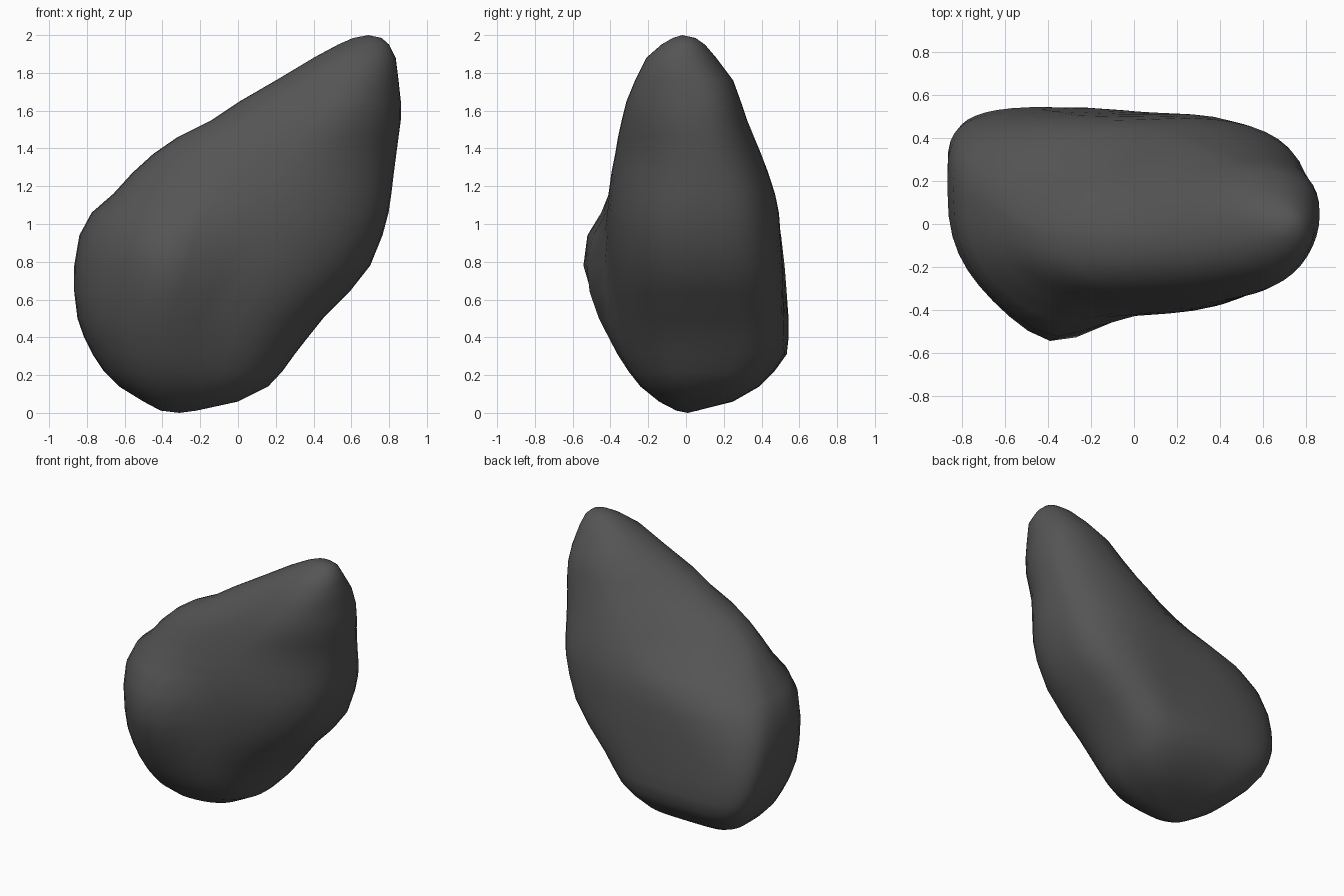
import bpy, bmesh, math

if "Cube" in bpy.data.objects:
    bpy.data.objects.remove(bpy.data.objects["Cube"])

# Horizontal slices of the boulder: z, left x, right x, front y, back y
SLICES = [
    (0.012, -0.41, -0.22, -0.04, 0.06),
    (0.06, -0.50, 0.00, -0.13, 0.25),
    (0.14, -0.63, 0.16, -0.22, 0.39),
    (0.22, -0.71, 0.235, -0.27, 0.47),
    (0.31, -0.77, 0.30, -0.31, 0.535),
    (0.40, -0.815, 0.37, -0.335, 0.545),
    (0.50, -0.85, 0.45, -0.36, 0.545),
    (0.64, -0.867, 0.59, -0.385, 0.535),
    (0.78, -0.867, 0.70, -0.405, 0.525),
    (0.94, -0.84, 0.765, -0.42, 0.51),
    (1.06, -0.775, 0.797, -0.42, 0.50),
    (1.16, -0.66, 0.812, -0.41, 0.48),
    (1.27, -0.56, 0.825, -0.395, 0.445),
    (1.37, -0.45, 0.838, -0.375, 0.405),
    (1.46, -0.32, 0.85, -0.36, 0.365),
    (1.55, -0.14, 0.862, -0.34, 0.325),
    (1.65, 0.01, 0.862, -0.315, 0.29),
    (1.76, 0.20, 0.85, -0.27, 0.25),
    (1.88, 0.40, 0.835, -0.21, 0.16),
    (1.95, 0.53, 0.80, -0.13, 0.10),
    (1.985, 0.61, 0.76, -0.07, 0.05),
]
SIDES = 44


def ramp(z, z0, z1):
    t = max(0, min(1, (z - z0) / (z1 - z0)))
    return t * t * (3 - 2 * t)


def bell(d, w):
    return math.exp(-(d / w) ** 2)


def slice_point(s, t):
    """Squarish rounded outline, blunter at the back left, pointed at the right."""
    z, xl, xr, yf, yb = s
    c, d = math.cos(t), math.sin(t)
    high = ramp(z, 0.95, 1.4)            # upper part is slimmer
    tip = ramp(z, 1.65, 1.9)             # the very top is round again
    mid = high * (1 - tip)
    blend = high
    if d >= 0:
        lo, hi = (4.4, 1.6) if c < 0 else (3.2, 2.5)
        if c < 0:
            blend = ramp(z, 0.55, 1.3)   # back left corner is cut off earlier
    else:
        lo, hi = (2.7, 2.35) if c < 0 else (2.3, 1.9)
    n = lo + (hi - lo) * blend
    n += (2.1 - n) * tip
    u = math.copysign(abs(c) ** (2 / n), c)
    v = abs(d) ** (2 / n)
    cx = (xl + xr) / 2 + 0.08 * mid
    x = cx + ((xr - cx) if u > 0 else (cx - xl)) * u
    # depth of the left and right ends
    foot = min(1, z / 0.3)
    left = 0.12 * (1 - high) * foot - 0.06 * mid
    right = 0.02 * (1 - high) * foot + 0.05 * mid
    cy = (yf + yb) / 2 + (right * u if u > 0 else -left * u)
    y = cy + ((yb - cy) if d >= 0 else (yf - cy)) * v
    if d < 0:
        # bulge on the lower front left
        bx = bell(x + 0.37, 0.31 if x < -0.37 else 0.21)
        y -= 0.16 * v * bx * bell(z - 0.82, 0.23 if z > 0.82 else 0.5)
    else:
        # shallow hollow on the upper back left
        y -= 0.07 * v * bell(x + 0.08, 0.28) * bell(z - 1.38, 0.24)
        y -= 0.02 * v * bell(x - 0.02, 0.22) * bell(z - 0.6, 0.4)
    return x, y, z


bm = bmesh.new()
rings = [[bm.verts.new(slice_point(s, 2 * math.pi * i / SIDES)) for i in range(SIDES)]
         for s in SLICES]
bottom = bm.verts.new((-0.31, 0.01, 0.0))
top = bm.verts.new((0.69, -0.02, 2.0))
for i in range(SIDES):
    j = (i + 1) % SIDES
    bm.faces.new((bottom, rings[0][j], rings[0][i]))
    bm.faces.new((top, rings[-1][i], rings[-1][j]))
    for a, b in zip(rings, rings[1:]):
        bm.faces.new((a[i], a[j], b[j], b[i]))
bmesh.ops.recalc_face_normals(bm, faces=bm.faces)
for f in bm.faces:
    f.smooth = True

# Boulder object
mesh = bpy.data.meshes.new("boulder")
bm.to_mesh(mesh)
bm.free()
boulder = bpy.data.objects.new("boulder", mesh)
bpy.context.collection.objects.link(boulder)

stone = bpy.data.materials.new("dark grey stone")
stone.diffuse_color = (0.09, 0.09, 0.09, 1)
stone.use_nodes = True
stone.node_tree.nodes["Principled BSDF"].inputs["Base Color"].default_value = stone.diffuse_color
mesh.materials.append(stone)
